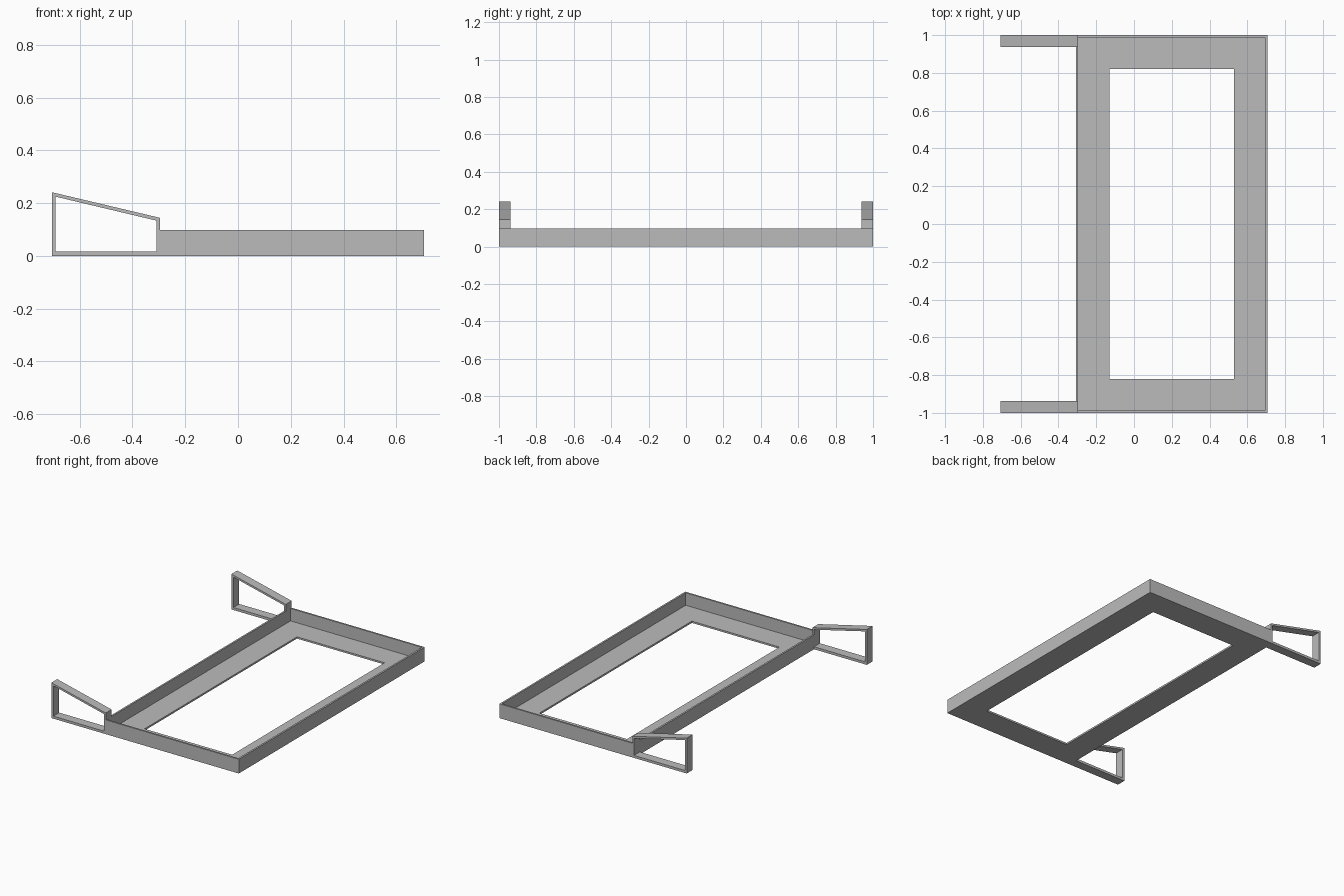
import bpy

cube = bpy.data.objects.get("Cube")
if cube:
    bpy.data.objects.remove(cube, do_unlink=True)

grey = bpy.data.materials.new("plain_grey")
grey.use_nodes = True
colour = (0.5, 0.5, 0.5, 1)
grey.diffuse_color = colour
grey.node_tree.nodes["Principled BSDF"].inputs["Base Color"].default_value = colour


def rectangle(x0, x1, y0, y1):
    return [(x0, y0), (x1, y0), (x1, y1), (x0, y1)]


def ring(name, outer, inner, place, low, high):
    """Closed four-sided frame: outer and inner outlines extruded from low to high."""
    verts = [place(p, level) for level in (low, high) for p in outer + inner]
    faces = []
    for i in range(4):
        j = (i + 1) % 4
        faces += [(i, i + 4, j + 4, j), (i + 8, j + 8, j + 12, i + 12),
                  (i, j, j + 8, i + 8), (i + 4, i + 12, j + 12, j + 4)]
    mesh = bpy.data.meshes.new(name)
    mesh.from_pydata(verts, [], faces)
    mesh.materials.append(grey)
    obj = bpy.data.objects.new(name, mesh)
    bpy.context.collection.objects.link(obj)
    return obj


def flat(p, level):
    return (p[0], p[1], level)


def upright(p, level):
    return (p[0], -level, p[1])


LEFT, RIGHT, WALL = -0.308, 0.706, 0.012
FLOOR, RIM = 0.012, 0.097

# Tray floor with the large opening, and the thin rim standing on it
outline = rectangle(LEFT, RIGHT, -1, 1)
ring("tray_floor", outline, rectangle(-0.13, 0.53, -0.82, 0.82), flat, 0, FLOOR)
ring("tray_rim", outline,
     rectangle(LEFT + WALL, RIGHT - WALL, -1 + WALL, 1 - WALL), flat, FLOOR, RIM)

# Sloping open brackets at both ends of the tray
END = -0.706
bracket_outer = [(END, 0), (LEFT + WALL, 0), (LEFT + WALL, 0.144), (END, 0.241)]
bracket_inner = [(END + 0.015, 0.017), (LEFT, 0.017), (LEFT, 0.133), (END + 0.015, 0.224)]
for name, near in (("front_bracket", 0.937), ("back_bracket", -1)):
    ring(name, bracket_outer, bracket_inner, upright, near, near + 0.063)
